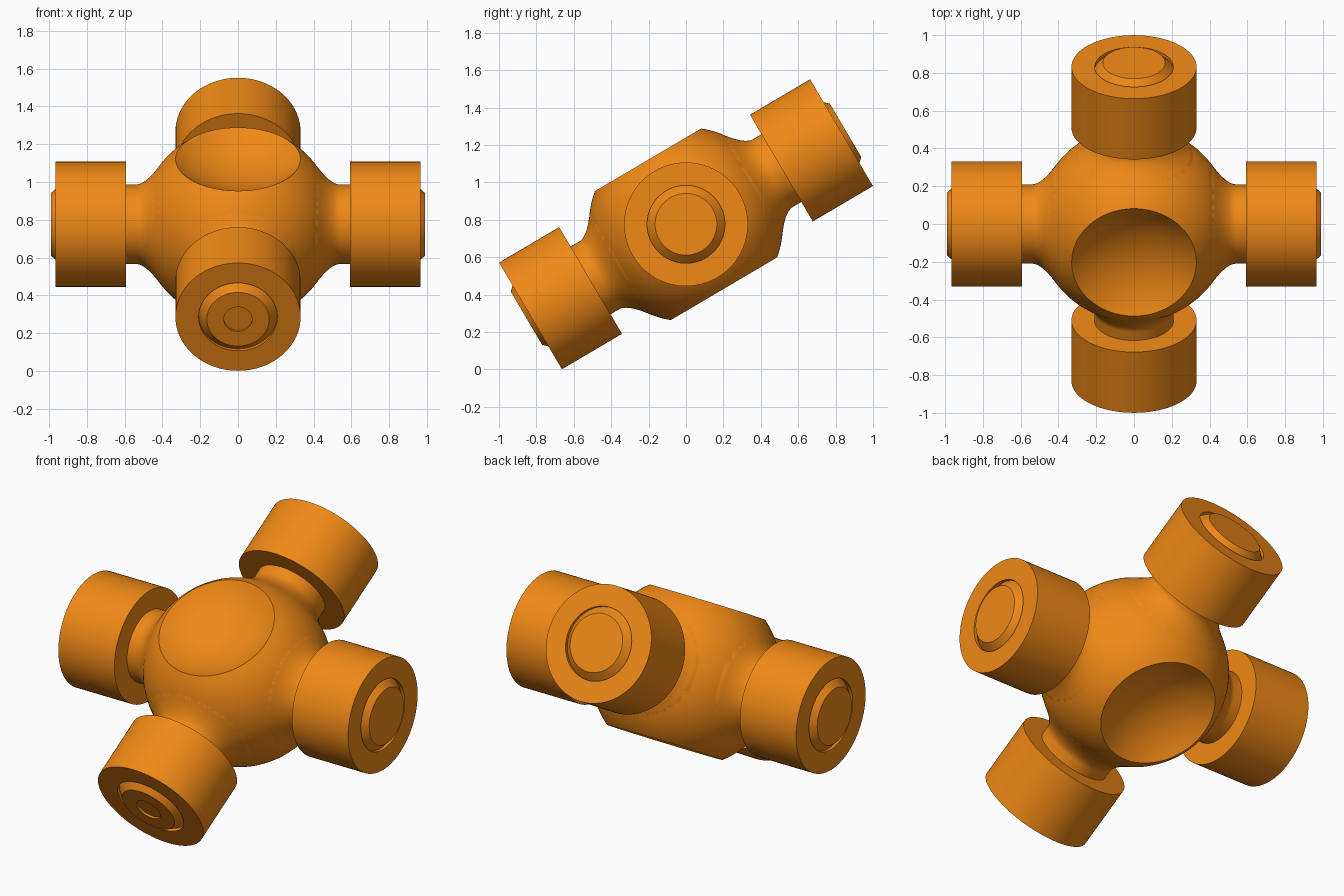
import bpy, bmesh
from math import radians, sin, cos, pi, asin
from mathutils import Matrix, Vector

if "Cube" in bpy.data.objects:
    bpy.data.objects.remove(bpy.data.objects["Cube"])

TILT = radians(30.5)
CENTRE = Matrix.Translation((0, 0, 0.776)) @ Matrix.Rotation(TILT, 4, 'X')

orange = bpy.data.materials.new("orange")
orange.diffuse_color = (0.87, 0.25, 0.008, 1)
orange.use_nodes = True
orange.node_tree.nodes["Principled BSDF"].inputs["Base Color"].default_value = orange.diffuse_color


def lathe(name, profile, matrix, steps=96):
    """Revolve (radius, height) points around z; the profile starts and ends on the axis."""
    bm = bmesh.new()
    verts = [bm.verts.new((r, 0, z)) for r, z in profile]
    edges = [bm.edges.new(p) for p in zip(verts, verts[1:])]
    bmesh.ops.spin(bm, geom=verts + edges, cent=(0, 0, 0), axis=(0, 0, 1),
                   angle=2 * pi, steps=steps)
    bmesh.ops.remove_doubles(bm, verts=bm.verts, dist=1e-5)
    bmesh.ops.recalc_face_normals(bm, faces=bm.faces)
    bm.transform(matrix)
    mesh = bpy.data.meshes.new(name)
    bm.to_mesh(mesh)
    bm.free()
    mesh.materials.append(orange)
    obj = bpy.data.objects.new(name, mesh)
    bpy.context.collection.objects.link(obj)
    return obj


def hub_profile(rim=0.33, rim_z=0.40, depth=0.11, n=40, k=12):
    """Ball with a shallow dish in each pole."""
    ball = (rim ** 2 + rim_z ** 2) ** 0.5
    bowl = (rim ** 2 + depth ** 2) / (2 * depth)
    edge = asin(rim / bowl)
    floor = rim_z - depth
    dish = [(bowl * sin(edge * i / k), floor + bowl * (1 - cos(edge * i / k)))
            for i in range(k)]
    a0 = asin(rim / ball)
    side = [(ball * sin(a0 + (pi - 2 * a0) * i / n), ball * cos(a0 + (pi - 2 * a0) * i / n))
            for i in range(n + 1)]
    return dish + side + [(r, -z) for r, z in reversed(dish)]


def arm_profile(hole):
    """Filleted neck, bearing cap, ring groove and raised end button."""
    p0, p1, p2 = Vector((0.308, 0.417)), Vector((0.21, 0.49)), Vector((0.21, 0.54))
    fillet = [p0 * (1 - t) ** 2 + p1 * 2 * t * (1 - t) + p2 * t * t
              for t in (i / 12 for i in range(13))]
    pts = [(0, 0.40), (0.318, 0.40)] + [tuple(p) for p in fillet]
    pts += [(0.21, 0.592), (0.331, 0.592), (0.331, 0.965),
            (0.208, 0.965), (0.208, 0.945), (0.165, 0.99)]
    if hole:
        pts += [(0.075, 0.99), (0.075, 0.978), (0, 0.978)]
    else:
        pts += [(0, 0.99)]
    return pts


# central hub
cross = lathe("joint_cross", hub_profile(), CENTRE)

# four arms; only the front one has the small lubrication seat
arms = []
for name, direction in (("right_arm", (1, 0, 0)), ("left_arm", (-1, 0, 0)),
                        ("back_arm", (0, 1, 0)), ("front_arm", (0, -1, 0))):
    turn = Vector((0, 0, 1)).rotation_difference(Vector(direction)).to_matrix().to_4x4()
    arms.append(lathe(name, arm_profile(name == "front_arm"), CENTRE @ turn))

# fuse arms and hub into one solid
bpy.context.view_layer.objects.active = cross
cross.select_set(True)
for arm in arms:
    mod = cross.modifiers.new("fuse", 'BOOLEAN')
    mod.operation = 'UNION'
    mod.solver = 'EXACT'
    mod.object = arm
    bpy.ops.object.modifier_apply(modifier=mod.name)
    bpy.data.objects.remove(arm)

bpy.ops.object.shade_smooth_by_angle(angle=radians(25))
